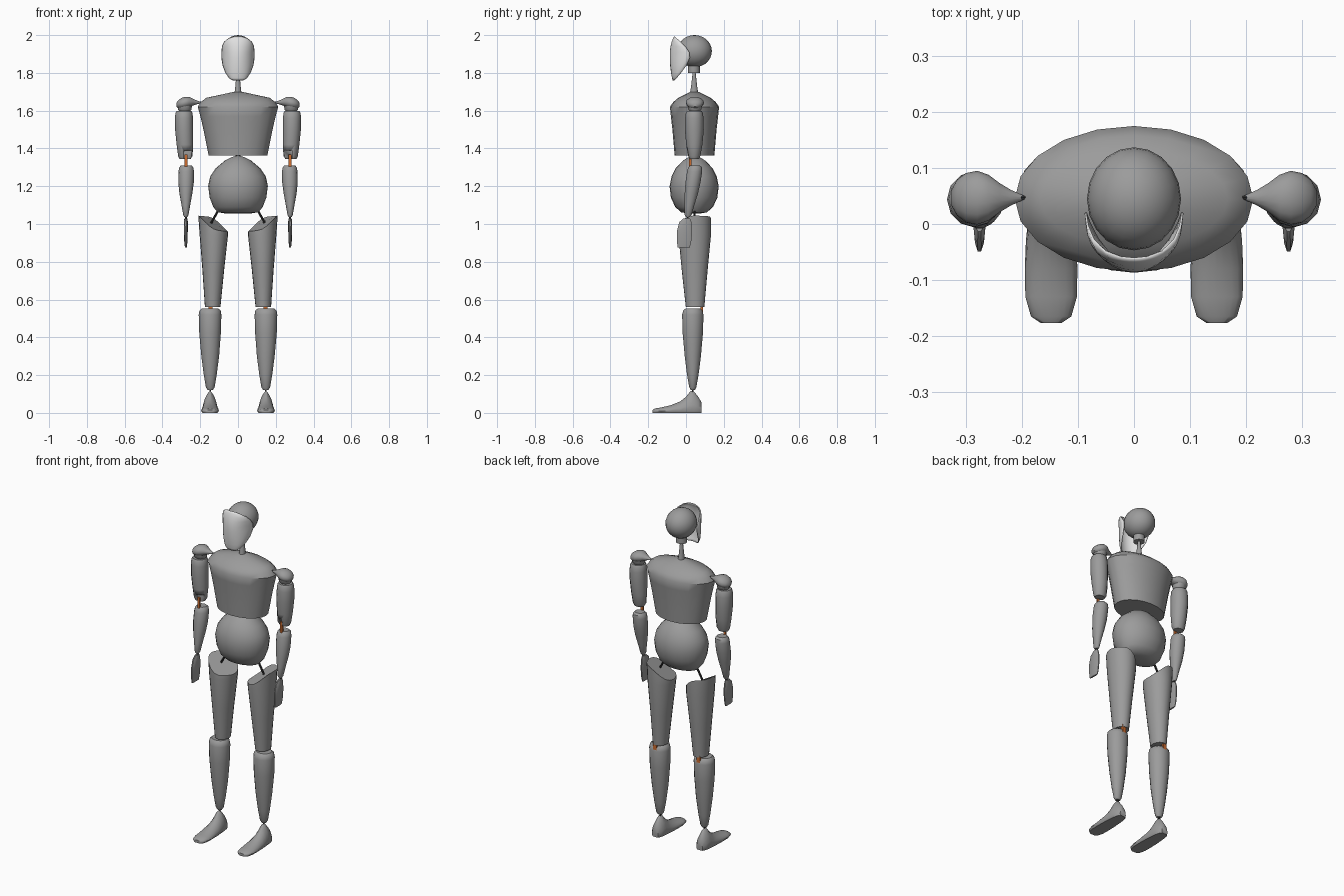
import bpy, bmesh, math
from mathutils import Vector


def material(name, rgb):
    m = bpy.data.materials.new(name)
    m.diffuse_color = (*rgb, 1)
    return m


GREY = material("body grey", (0.33, 0.33, 0.33))
PALE = material("mask pale", (0.75, 0.75, 0.75))
ORANGE = material("pin orange", (0.60, 0.15, 0.03))
DARK = material("joint dark", (0.03, 0.03, 0.03))
CY = 0.045  # depth of the body axis


def finish(bm, name, mat, angle=40):
    bmesh.ops.recalc_face_normals(bm, faces=bm.faces)
    me = bpy.data.meshes.new(name)
    bm.to_mesh(me)
    bm.free()
    ob = bpy.data.objects.new(name, me)
    bpy.context.collection.objects.link(ob)
    me.materials.append(mat)
    bpy.ops.object.select_all(action='DESELECT')
    ob.select_set(True)
    bpy.context.view_layer.objects.active = ob
    bpy.ops.object.shade_smooth_by_angle(angle=math.radians(angle))
    return ob


def loft(name, rings, mat=GREY, angle=40):
    """Skin a list of point rings and cap both ends."""
    bm = bmesh.new()
    vr = [[bm.verts.new(p) for p in r] for r in rings]
    n = len(vr[0])
    for a, b in zip(vr, vr[1:]):
        for i in range(n):
            j = (i + 1) % n
            bm.faces.new((a[i], a[j], b[j], b[i]))
    bm.faces.new(vr[0])
    bm.faces.new(vr[-1])
    return finish(bm, name, mat, angle)


def oval(c, ra, rb, axis='Z', n=16):
    c = Vector(c)
    pts = []
    for i in range(n):
        t = 2 * math.pi * i / n
        u, v = ra * math.cos(t), rb * math.sin(t)
        pts.append(c + Vector((u, v, 0) if axis == 'Z' else (0, u, v)))
    return pts


def turned(name, rows, n=16):
    """Rows are z, x, y, x radius, y radius."""
    return loft(name, [oval((x, y, z), rx, ry, n=n) for z, x, y, rx, ry in rows])


def box(name, c, size, mat):
    bm = bmesh.new()
    bmesh.ops.create_cube(bm, size=1)
    for v in bm.verts:
        v.co = Vector(c) + Vector([a * b for a, b in zip(v.co, size)])
    return finish(bm, name, mat)


def rod(name, a, b, r=0.005):
    a, b = Vector(a), Vector(b)
    q = (b - a).to_track_quat('Z', 'Y')
    ring = [q @ p for p in oval((0, 0, 0), r, r, n=8)]
    return loft(name, [[a + p for p in ring], [b + p for p in ring]], DARK)


# Head, neck
bm = bmesh.new()
bmesh.ops.create_uvsphere(bm, u_segments=20, v_segments=14, radius=1)
for v in bm.verts:
    v.co = Vector((v.co.x * 0.084, v.co.y * 0.092 + CY, v.co.z * 0.085 + 1.915))
finish(bm, "head", GREY)
turned("neck_collar", [(1.80, 0, 0.042, 0.031, 0.031), (1.85, 0, 0.042, 0.031, 0.031)])
turned("neck", [(1.68, 0, 0.043, 0.02, 0.024), (1.73, 0, 0.043, 0.014, 0.016),
                (1.81, 0, 0.043, 0.007, 0.007)])

# Face mask: curved shell, rows are z, half width, front y, rim y
mask_rows = [(1.76, 0.028, -0.070, -0.062), (1.772, 0.048, -0.074, -0.05),
             (1.80, 0.067, -0.079, -0.026), (1.84, 0.082, -0.084, 0.003),
             (1.88, 0.088, -0.086, 0.02), (1.91, 0.088, -0.086, 0.017),
             (1.94, 0.085, -0.082, -0.003), (1.965, 0.074, -0.076, -0.028),
             (1.982, 0.052, -0.069, -0.048), (1.992, 0.024, -0.063, -0.058)]
bm = bmesh.new()
grid = []
for z, w, f, b in mask_rows:
    arc = [math.pi * (i / 14 - 0.5) for i in range(15)]
    grid.append([bm.verts.new((w * math.sin(t), b - (b - f) * math.cos(t), z)) for t in arc])
for a, b in zip(grid, grid[1:]):
    for i in range(14):
        bm.faces.new((a[i], a[i + 1], b[i + 1], b[i]))
mask = finish(bm, "face_mask", PALE)
solid = mask.modifiers.new("thickness", 'SOLIDIFY')
solid.thickness = 0.004
solid.offset = -1

# Torso and pelvis
turned("torso", [(z, 0, CY, rx, ry) for z, rx, ry in [
    (1.362, 0.155, 0.105), (1.42, 0.167, 0.110), (1.50, 0.183, 0.117), (1.57, 0.199, 0.125),
    (1.62, 0.213, 0.130), (1.645, 0.198, 0.113), (1.668, 0.168, 0.086), (1.70, 0.02, 0.02)]], 20)
turned("pelvis", [(z, 0, 0.043, rx, ry) for z, rx, ry in [
    (1.055, 0.06, 0.03), (1.062, 0.108, 0.068), (1.09, 0.131, 0.100), (1.14, 0.150, 0.123),
    (1.20, 0.158, 0.130), (1.25, 0.148, 0.120), (1.295, 0.118, 0.098), (1.335, 0.070, 0.060),
    (1.352, 0.038, 0.033), (1.362, 0.008, 0.008)]], 24)
rod("spine", (0, CY, 1.33), (0, CY, 1.39), 0.012)

for s, side in ((-1, "right"), (1, "left")):
    # Shoulder teardrop along x: x, z, depth radius, height radius
    loft(side + "_shoulder", [oval((s * x, 0.047, z), ry, rz, 'X', 14) for x, z, ry, rz in [
        (0.326, 1.632, 0.014, 0.010), (0.316, 1.634, 0.032, 0.022), (0.300, 1.638, 0.044, 0.030),
        (0.280, 1.642, 0.048, 0.032), (0.260, 1.645, 0.041, 0.029), (0.240, 1.645, 0.026, 0.019),
        (0.220, 1.644, 0.014, 0.011), (0.195, 1.642, 0.003, 0.003)]])
    turned(side + "_shoulder_disc", [(1.596, s * 0.282, 0.047, 0.028, 0.026),
                                     (1.606, s * 0.282, 0.047, 0.036, 0.034),
                                     (1.625, s * 0.282, 0.047, 0.038, 0.038)], 12)
    rod(side + "_shoulder_rod", (s * 0.212, 0.047, 1.644), (s * 0.17, 0.047, 1.644), 0.004)

    # Upper arm with an elbow slot
    arm = turned(side + "_upper_arm", [
        (1.345, s * 0.280, 0.043, 0.030, 0.026), (1.36, s * 0.279, 0.043, 0.038, 0.033),
        (1.42, s * 0.281, 0.044, 0.044, 0.043), (1.50, s * 0.285, 0.044, 0.048, 0.050),
        (1.56, s * 0.286, 0.044, 0.048, 0.049), (1.588, s * 0.286, 0.044, 0.045, 0.045),
        (1.598, s * 0.286, 0.044, 0.040, 0.039)], 12)
    slot = box(side + "_elbow_slot_cutter", (s * 0.245, -0.03, 1.34), (0.08, 0.11, 0.10), DARK)
    slot.hide_render = True
    slot.display_type = 'WIRE'
    cut = arm.modifiers.new("slot", 'BOOLEAN')
    cut.operation = 'DIFFERENCE'
    cut.object = slot
    cut.solver = 'EXACT'
    bpy.context.view_layer.objects.active = arm
    bpy.ops.object.modifier_apply(modifier=cut.name)
    bpy.data.objects.remove(slot)
    box(side + "_elbow_pin", (s * 0.275, 0.022, 1.335), (0.014, 0.012, 0.065), ORANGE)

    # Forearm, leaning forward, and flat hand
    turned(side + "_forearm", [
        (1.038, s * 0.276, 0.010, 0.009, 0.012), (1.048, s * 0.276, 0.011, 0.014, 0.019),
        (1.10, s * 0.276, 0.018, 0.023, 0.027), (1.16, s * 0.276, 0.028, 0.034, 0.036),
        (1.22, s * 0.275, 0.037, 0.041, 0.041), (1.28, s * 0.274, 0.046, 0.041, 0.041),
        (1.30, s * 0.274, 0.048, 0.037, 0.037), (1.31, s * 0.274, 0.048, 0.028, 0.026)], 14)
    rod(side + "_wrist", (s * 0.276, 0.009, 1.02), (s * 0.276, 0.01, 1.05))
    turned(side + "_hand", [
        (0.876, s * 0.276, -0.012, 0.005, 0.034), (0.91, s * 0.276, -0.010, 0.009, 0.040),
        (0.96, s * 0.276, -0.008, 0.010, 0.043), (1.01, s * 0.276, -0.003, 0.011, 0.034),
        (1.03, s * 0.276, 0.004, 0.008, 0.018)], 10)

    # Thigh with slanted top, high on the outside
    rings = [oval((s * x, y, z), rx, ry, n=20) for z, x, y, rx, ry in [
        (0.56, 0.134, 0.048, 0.041, 0.049), (0.75, 0.131, 0.046, 0.057, 0.068),
        (0.94, 0.128, 0.046, 0.075, 0.086)]]
    top = []
    for p in oval((s * 0.131, 0.046, 0), 0.079, 0.086, n=20):
        t = min(1, max(0, (abs(p.x) - 0.052) / 0.158))
        p.z = 0.96 + 0.085 * t + 0.028 * math.sin(math.pi * t) * (p.y - 0.046) / 0.086
        top.append(p)
    loft(side + "_thigh", rings + [top])
    rod(side + "_hip", (s * 0.10, CY, 1.08), (s * 0.145, CY, 1.0), 0.006)

    # Knee pin at the back, shin, ankle
    box(side + "_knee_pin", (s * 0.145, 0.084, 0.55), (0.022, 0.013, 0.05), ORANGE)
    turned(side + "_shin", [
        (0.122, s * 0.147, 0.036, 0.014, 0.012), (0.135, s * 0.147, 0.036, 0.023, 0.019),
        (0.20, s * 0.147, 0.036, 0.034, 0.031), (0.30, s * 0.147, 0.036, 0.047, 0.044),
        (0.42, s * 0.148, 0.036, 0.057, 0.055), (0.52, s * 0.148, 0.036, 0.060, 0.058),
        (0.542, s * 0.148, 0.036, 0.056, 0.052), (0.552, s * 0.148, 0.036, 0.045, 0.040)], 14)
    rod(side + "_ankle", (s * 0.147, 0.035, 0.10), (s * 0.147, 0.036, 0.13))

    # Foot: domed cross-sections from toe to heel: y, half width, height, point
    foot = []
    for y, w, h, k in [(-0.177, 0.018, 0.016, 1), (-0.165, 0.036, 0.023, 1),
                       (-0.13, 0.046, 0.029, 1), (-0.08, 0.047, 0.041, 1.1),
                       (-0.03, 0.045, 0.061, 1.3), (0.0, 0.042, 0.085, 1.5),
                       (0.025, 0.040, 0.117, 1.6), (0.042, 0.038, 0.114, 1.6),
                       (0.065, 0.033, 0.085, 1.3), (0.083, 0.020, 0.055, 1)]:
        ring = [Vector((s * 0.148 - w * 0.85, y, 0)), Vector((s * 0.148 + w * 0.85, y, 0))]
        for i in range(11):
            t = math.pi * i / 10
            c = math.cos(t)
            ring.append(Vector((s * 0.148 + w * math.copysign(abs(c) ** k, c), y,
                                0.01 + (h - 0.01) * math.sin(t))))
        foot.append(ring)
    loft(side + "_foot", foot, angle=50)
